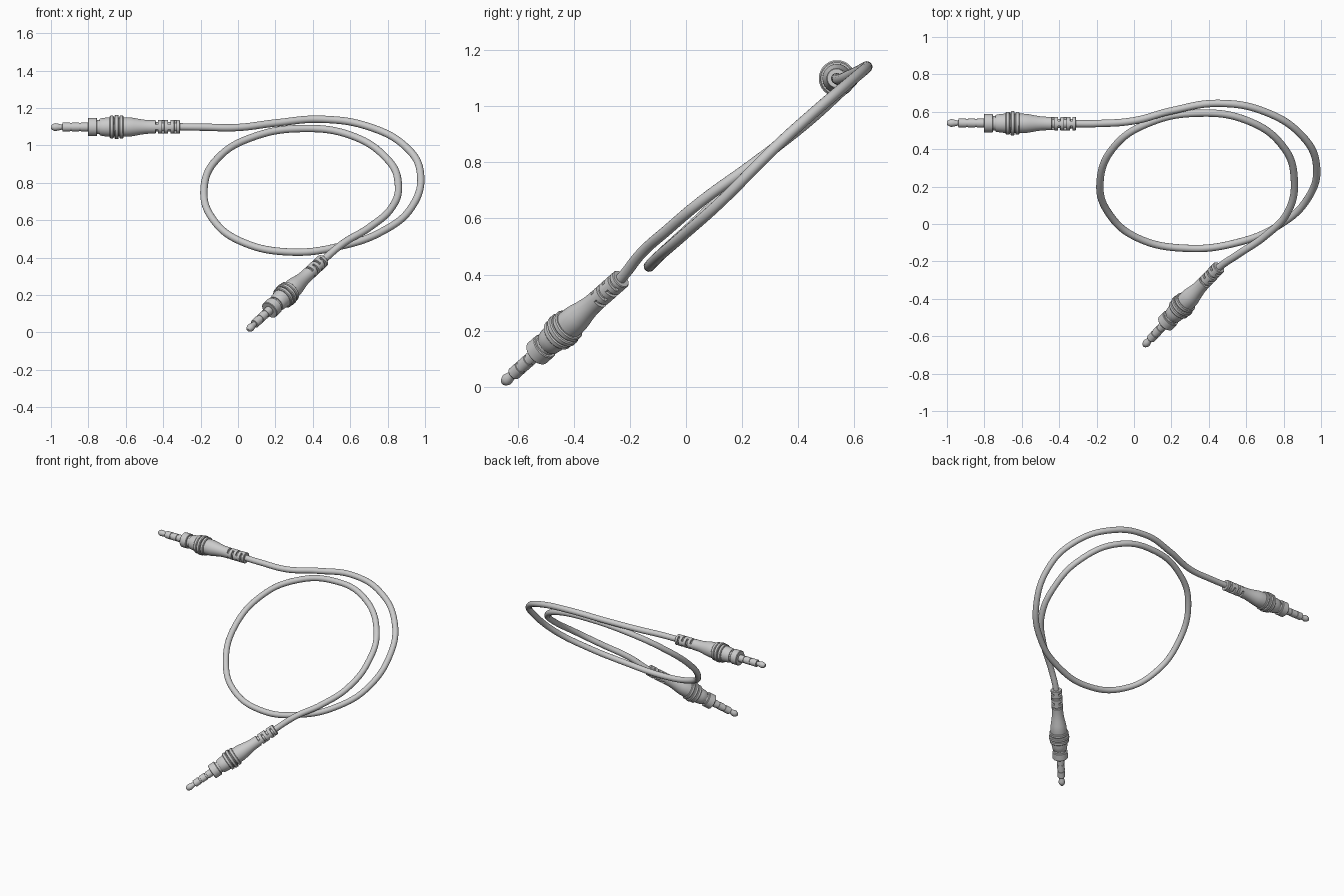
import bpy, bmesh, math
from mathutils import Vector

if "Cube" in bpy.data.objects:
    bpy.data.objects.remove(bpy.data.objects["Cube"])

SEG = 40


def lathe(name, rings, tip, direction):
    """Revolve (distance, radius, rib) rings; rib = None or bridge angle of a slotted ring."""
    bm = bmesh.new()
    loops = []
    for d, r, rib in rings:
        loop = []
        for i in range(SEG):
            a = 2 * math.pi * (i + 0.5) / SEG
            rad = r
            if rib is not None and abs(math.cos(a - rib)) > 0.86:
                rad = 0.036          # solid bridge across the slot
            loop.append(bm.verts.new((rad * math.cos(a), rad * math.sin(a), d)))
        loops.append(loop)
    for lo, hi in zip(loops, loops[1:]):
        for i in range(SEG):
            j = (i + 1) % SEG
            bm.faces.new((lo[i], lo[j], hi[j], hi[i]))
    bm.faces.new(loops[0][::-1])
    bm.faces.new(loops[-1])
    bmesh.ops.recalc_face_normals(bm, faces=bm.faces)
    me = bpy.data.meshes.new(name)
    bm.to_mesh(me)
    bm.free()
    ob = bpy.data.objects.new(name, me)
    bpy.context.collection.objects.link(ob)
    ob.location = tip
    ob.rotation_euler = Vector(direction).to_track_quat('Z', 'Y').to_euler()
    bpy.ops.object.select_all(action='DESELECT')
    ob.select_set(True)
    bpy.context.view_layer.objects.active = ob
    bpy.ops.object.shade_smooth_by_angle(angle=math.radians(32))
    return ob


# Metal pin: rounded tip, neck and insulating bands
pin = [(0, .008), (.006, .014), (.018, .020), (.026, .021), (.040, .018), (.056, .014),
       (.060, .014), (.061, .022), (.064, .024), (.102, .024), (.103, .021), (.112, .021),
       (.113, .024), (.150, .024), (.151, .021), (.160, .021), (.161, .024), (.215, .024)]

# Moulded grip: collar, notch, barrel, three grip rings, taper
grip = [(.197, .020), (.197, .046), (.200, .049), (.243, .049), (.246, .046), (.246, .038),
        (.260, .038), (.260, .043), (.264, .046), (.290, .050), (.312, .052)]
for k, r in enumerate((.061, .065, .061)):
    s = .314 + k * .026
    grip += [(s, .052), (s, r - .004), (s + .004, r), (s + .018, r), (s + .022, r - .004), (s + .022, .052)]
grip += [(.405, .052), (.425, .051), (.445, .048), (.475, .042), (.510, .037), (.535, .036), (.552, .036)]
body = [(d, r, None) for d, r in grip]

# Strain relief: slots with bridges turned 90 degrees each time
for k in range(4):
    s, rib = .560 + k * .033, k * math.pi / 2
    body += [(s, .036, None), (s + .0005, .025, rib), (s + .0125, .025, rib), (s + .013, .036, None)]
body += [(.687, .036, None), (.690, .033, None), (.690, .015, None)]

plugs = {
    "upper": ((-1.0, .54, 1.098), (1, -.005, .002)),
    "lower": ((.053, -.652, .013), (.408, .428, .378)),
}
for side, (tip, direction) in plugs.items():
    lathe(side + "_plug_pin", [(d, r, None) for d, r in pin], tip, direction)
    lathe(side + "_plug_grip", body, tip, direction)

# Cable path: upper plug, outer sweep, full loop, lower plug
path = [(-.36, .537, 1.10), (-.20, .537, 1.098), (0, .552, 1.096), (.20, .605, 1.12),
        (.45, .645, 1.14), (.70, .60, 1.10), (.90, .47, .99), (.975, .32, .855),
        (.925, .13, .665), (.77, -.01, .54), (.55, -.10, .462), (.28, -.13, .43),
        (.02, -.075, .485), (-.13, .05, .60), (-.182, .22, .765), (-.10, .42, .94),
        (.08, .54, 1.045), (.33, .592, 1.09), (.60, .555, 1.055), (.80, .41, .925),
        (.857, .24, .795), (.82, .06, .665), (.70, -.065, .56), (.56, -.16, .475),
        (.454, -.233, .385), (.41, -.278, .344)]
cu = bpy.data.curves.new("cable", 'CURVE')
cu.dimensions = '3D'
cu.bevel_depth = .0195
cu.bevel_resolution = 6
cu.resolution_u = 10
cu.use_fill_caps = True
sp = cu.splines.new('BEZIER')
sp.bezier_points.add(len(path) - 1)
for bp, co in zip(sp.bezier_points, path):
    bp.co = co
    bp.handle_left_type = bp.handle_right_type = 'AUTO'
cable = bpy.data.objects.new("cable", cu)
bpy.context.collection.objects.link(cable)
bpy.ops.object.select_all(action='DESELECT')
cable.select_set(True)
bpy.context.view_layer.objects.active = cable
bpy.ops.object.convert(target='MESH')
bpy.ops.object.shade_smooth_by_angle(angle=math.radians(40))
